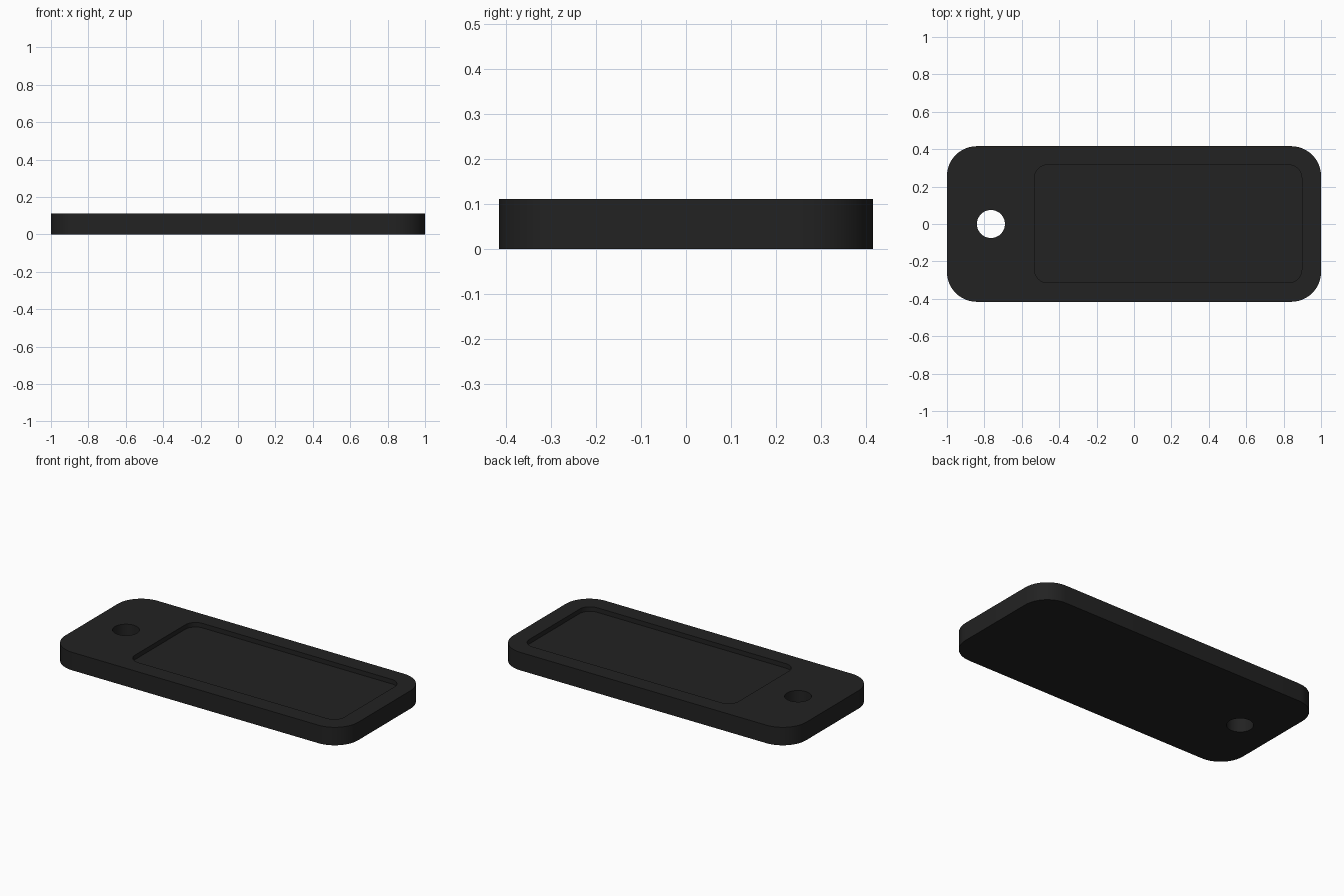
import bpy
import bmesh
import math

if "Cube" in bpy.data.objects:
    bpy.data.objects.remove(bpy.data.objects["Cube"])

THICK = 0.111


def rounded_rect(x0, x1, y0, y1, r, steps=12):
    """Counter-clockwise outline of a rectangle with round corners."""
    corners = [(x1 - r, y1 - r), (x0 + r, y1 - r), (x0 + r, y0 + r), (x1 - r, y0 + r)]
    pts = []
    for i, (cx, cy) in enumerate(corners):
        for s in range(steps + 1):
            a = math.pi / 2 * (i + s / steps)
            pts.append((cx + r * math.cos(a), cy + r * math.sin(a)))
    return pts


def prism(name, outline, z0, z1):
    """Solid made by extruding an outline from z0 to z1."""
    bm = bmesh.new()
    base = bm.faces.new([bm.verts.new((x, y, z0)) for x, y in outline])
    top = bmesh.ops.extrude_face_region(bm, geom=[base])["geom"]
    moved = [v for v in top if isinstance(v, bmesh.types.BMVert)]
    bmesh.ops.translate(bm, vec=(0, 0, z1 - z0), verts=moved)
    bmesh.ops.recalc_face_normals(bm, faces=bm.faces)
    mesh = bpy.data.meshes.new(name)
    bm.to_mesh(mesh)
    bm.free()
    obj = bpy.data.objects.new(name, mesh)
    bpy.context.collection.objects.link(obj)
    return obj


black = bpy.data.materials.new("black plastic")
black.diffuse_color = (0.016, 0.016, 0.016, 1)
black.use_nodes = True
black.node_tree.nodes["Principled BSDF"].inputs["Base Color"].default_value = black.diffuse_color

# Tag plate with rounded corners
plate = prism("tag_plate", rounded_rect(-1, 1, -0.416, 0.416, 0.16), 0, THICK)

# Cutters: shallow label recess and round key-ring hole
recess = prism("recess_cutter", rounded_rect(-0.532, 0.897, -0.314, 0.316, 0.07),
               THICK - 0.028, THICK + 0.1)
circle = [(-0.765 + 0.075 * math.cos(math.tau * i / 48), 0.075 * math.sin(math.tau * i / 48))
          for i in range(48)]
hole = prism("hole_cutter", circle, -0.1, THICK + 0.1)

bpy.context.view_layer.objects.active = plate
plate.select_set(True)
for cutter in (recess, hole):
    mod = plate.modifiers.new("cut", "BOOLEAN")
    mod.operation = "DIFFERENCE"
    mod.solver = "EXACT"
    mod.object = cutter
    bpy.ops.object.modifier_apply(modifier=mod.name)
    bpy.data.objects.remove(cutter)

# Smooth round walls, sharp rims
plate.data.materials.clear()
plate.data.materials.append(black)
bpy.ops.object.shade_smooth_by_angle(angle=math.radians(30))
